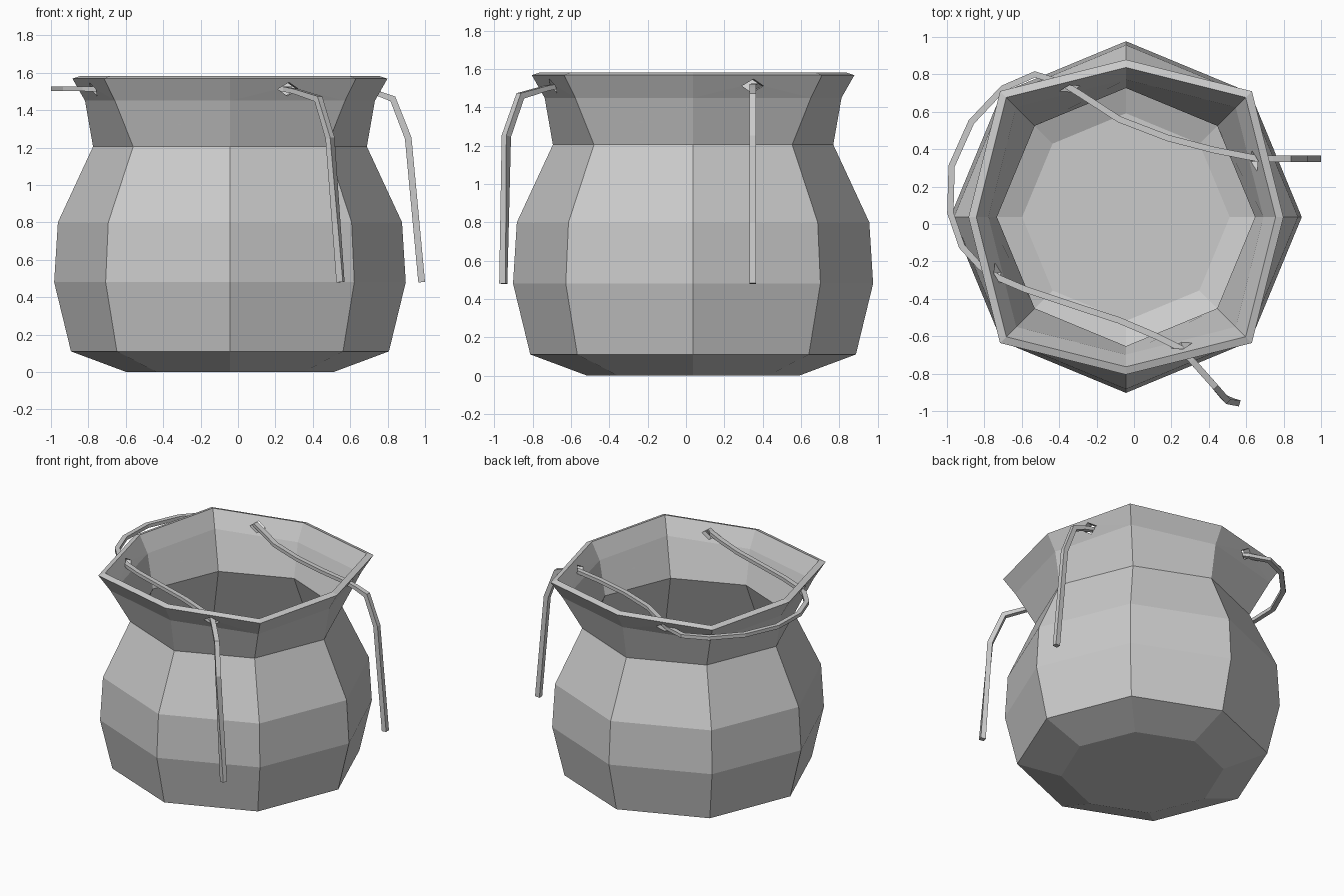
import bpy, bmesh, math
from mathutils import Vector, Matrix

if "Cube" in bpy.data.objects:
    bpy.data.objects.remove(bpy.data.objects["Cube"])

CX, CY = -0.043, 0.037      # axis of the pouch


def make_object(name, bm):
    bmesh.ops.recalc_face_normals(bm, faces=bm.faces[:])
    me = bpy.data.meshes.new(name)
    bm.to_mesh(me)
    bm.free()
    ob = bpy.data.objects.new(name, me)
    bpy.context.collection.objects.link(ob)
    return ob


def skin(bm, rings):
    # join closed rings of points with quads and cap both ends
    loops = [[bm.verts.new(p) for p in r] for r in rings]
    n = len(loops[0])
    for a, b in zip(loops, loops[1:]):
        for i in range(n):
            j = (i + 1) % n
            bm.faces.new((a[i], a[j], b[j], b[i]))
    bm.faces.new(loops[0][::-1])
    bm.faces.new(loops[-1])


def octagon(z, r_axis, r_diag):
    return [(CX + (r_diag if k % 2 else r_axis) * math.cos(k * math.pi / 4),
             CY + (r_diag if k % 2 else r_axis) * math.sin(k * math.pi / 4), z)
            for k in range(8)]


# pouch: outside profile up to the rim, then down the inside to the floor
profile = [(0, .555, .555), (.11, .85, .855), (.48, .94, .94), (.80, .92, .92),
           (1.205, .732, .732), (1.45, .775, .87), (1.568, .842, .952),
           (1.582, .80, .905), (1.46, .735, .83), (1.205, .69, .69),
           (.79, .875, .875), (.48, .895, .895), (.14, .81, .81), (.045, .555, .555)]
bm = bmesh.new()
skin(bm, [octagon(*p) for p in profile])
pouch = make_object("pouch", bm)

# diamond lace holes, one on every second neck panel
bm = bmesh.new()
for k in range(4):
    rot = Matrix.Rotation(math.radians(90 * k), 4, 'Z')
    base = Vector((.727, .31, 1.512))
    out = Vector((.968, .25, 0))
    side = Vector((-.25, .968, 0))
    up = Vector((0, 0, 1))
    rings = []
    for d in (-.12, .12):
        rings.append([Vector((CX, CY, 0)) + rot @ (base + out * d + o)
                      for o in (side * .058, up * .036, side * -.058, up * -.036)])
    skin(bm, rings)
cutter = make_object("lace_hole_cutter", bm)
cutter.hide_render = True
cutter.hide_viewport = False
mod = pouch.modifiers.new("lace_holes", 'BOOLEAN')
mod.operation = 'DIFFERENCE'
mod.solver = 'EXACT'
mod.object = cutter
bpy.context.view_layer.objects.active = pouch
bpy.ops.object.modifier_apply(modifier=mod.name)
bpy.data.objects.remove(cutter)

# drawstring: one square cord threaded through the holes, both ends hanging
path = [(.982, .348, .48), (.91, .348, 1.25), (.828, .348, 1.46), (.74, .348, 1.492),
        (.66, .35, 1.51), (.43, .395, 1.512), (.18, .46, 1.512), (-.08, .56, 1.512),
        (-.28, .69, 1.512), (-.38, .752, 1.512), (-.53, .80, 1.514), (-.70, .725, 1.514),
        (-.87, .545, 1.514), (-.975, .31, 1.514), (-.982, .06, 1.514),
        (-.92, -.12, 1.514), (-.82, -.23, 1.514), (-.72, -.29, 1.512),
        (-.58, -.35, 1.512), (-.34, -.43, 1.512), (-.08, -.515, 1.512),
        (.12, -.60, 1.512), (.25, -.665, 1.512), (.31, -.73, 1.50),
        (.43, -.865, 1.46), (.492, -.938, 1.25), (.548, -.954, .48)]
pts = [Vector(p) for p in path]
rings = []
for i, p in enumerate(pts):
    a = (p - pts[i - 1]).normalized() if i else None
    b = (pts[i + 1] - p).normalized() if i < len(pts) - 1 else None
    t = ((a or b) + (b or a)).normalized()
    side = Vector((t.y, -t.x, 0)).normalized()
    up = side.cross(t)
    w, h = .017, (.013 if abs(t.z) < .3 else .018)
    rings.append([p + side * w * sx + up * h * sy
                  for sx, sy in ((1, 1), (-1, 1), (-1, -1), (1, -1))])
bm = bmesh.new()
skin(bm, rings)
make_object("drawstring", bm)
